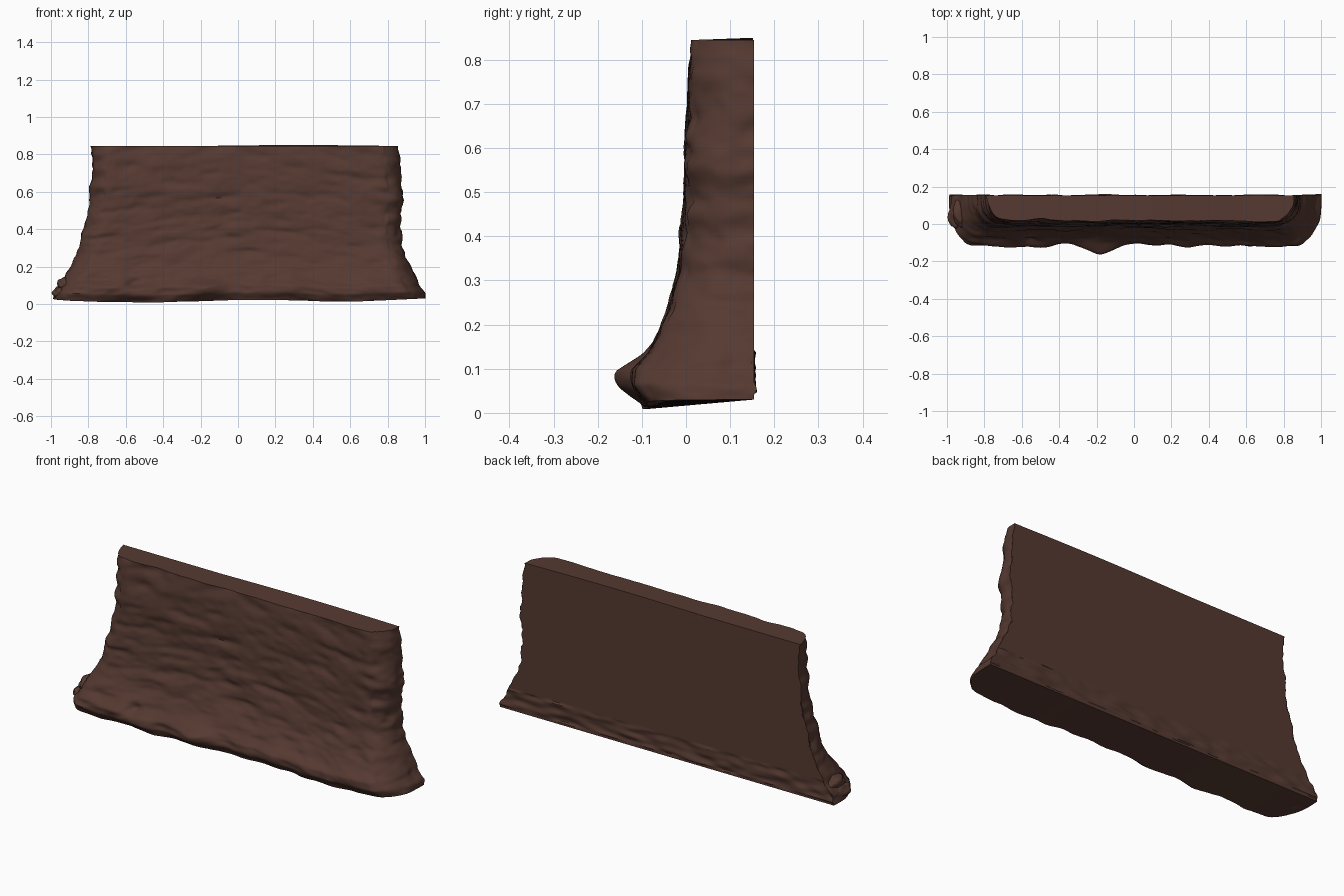
import bpy, bmesh, math
from mathutils import Vector, noise

if "Cube" in bpy.data.objects:
    bpy.data.objects.remove(bpy.data.objects["Cube"])

COLS, ROWS, BACK = 190, 84, 0.154

# height profiles: (z, left x, right x, front y)
PROFILE = [(0.00, -0.985, 0.995, -0.088), (0.04, -0.985, 0.985, -0.112),
           (0.08, -0.955, 0.965, -0.110), (0.12, -0.925, 0.945, -0.080),
           (0.20, -0.885, 0.910, -0.046), (0.30, -0.850, 0.878, -0.018),
           (0.42, -0.820, 0.866, -0.006), (0.52, -0.792, 0.876, 0.000),
           (0.62, -0.786, 0.876, 0.000), (0.74, -0.782, 0.862, 0.004),
           (0.85, -0.788, 0.857, 0.016)]

# lumps (+) and hollows (-) on the front: x, z, radius x, radius z, depth
LUMPS = [(-0.17, 0.07, 0.10, 0.05, 0.042), (-0.60, 0.08, 0.12, 0.06, 0.024),
         (-0.56, 0.10, 0.035, 0.03, -0.03), (0.70, 0.08, 0.11, 0.05, 0.018),
         (0.28, 0.06, 0.08, 0.04, 0.016), (0.50, 0.05, 0.06, 0.04, 0.014),
         (-0.38, 0.05, 0.06, 0.04, -0.012), (0.00, 0.25, 0.10, 0.03, -0.014),
         (0.02, 0.40, 0.12, 0.03, 0.008), (-0.60, 0.74, 0.07, 0.04, -0.012),
         (0.70, 0.66, 0.14, 0.04, -0.010), (-0.55, 0.20, 0.10, 0.05, -0.010)]


def profile(z):
    for a, b in zip(PROFILE, PROFILE[1:]):
        if z <= b[0]:
            k = max(0, (z - a[0]) / (b[0] - a[0]))
            return [a[i] + (b[i] - a[i]) * k for i in (1, 2, 3)]
    return list(PROFILE[-1][1:])


def rough(x, y, z):
    """Layered rock noise, stretched along the wall."""
    tilt = z + 0.12 * x * math.sin(2 * x)
    a = noise.noise(Vector((x * 3, y * 5, tilt * 9)))
    b = noise.noise(Vector((x * 7 + 9, y * 12, tilt * 22)))
    c = noise.noise(Vector((x * 20, y * 25 + 4, tilt * 45)))
    return 0.010 * a + 0.008 * b - 0.006 * abs(b) + 0.003 * c


def front_point(i, z):
    """Point i on the U-shaped outline: left side, corner, front, corner, right side."""
    xl, xr, yf = profile(z)
    depth = BACK - yf
    rx, ry = 0.12, depth * 0.78
    side, arc = 8, 22
    j = min(i, COLS - 1 - i)
    if j < side:
        dx, y, n = 0, BACK - (depth - ry) * j / side, (-1, 0)
    elif j < side + arc:
        a = (j - side) / arc * math.pi / 2
        dx, y = rx * (1 - math.cos(a)), yf + ry * (1 - math.sin(a))
        n = (-math.cos(a), -math.sin(a))
    else:
        dx, y, n = None, yf, (0, -1)
    if dx is None:
        k = (i - side - arc) / (COLS - 1 - 2 * (side + arc))
        x = xl + rx + (xr - xl - 2 * rx) * k
    elif i == j:
        x = xl + dx
    else:
        x, n = xr - dx, (-n[0], n[1])
    d = rough(x, y, z)
    if abs(n[0]) > 0.4:
        d += 0.010 * noise.noise(Vector((x * 2, y * 6, z * 20)))
    # scalloped foot
    foot = max(0, 1 - z / 0.16)
    d += foot * 0.022 * noise.noise(Vector((x * 7.5, 3.3, z * 4)))
    for lx, lz, ax, az, h in LUMPS:
        d += h * math.exp(-((x - lx) / ax) ** 2 - ((z - lz) / az) ** 2) * -n[1]
    return x + n[0] * d, y + n[1] * d


def height(x, y, t):
    """Underside tilts down to the front; the top rises a little at the right."""
    f = max(0, min(1, (BACK - y) / 0.25))
    low = 0.030 - f * (0.015 + 0.007 * math.cos(5 * x + 2.6)) * min(1, (1.02 - x) * 2)
    high = 0.845 + 0.005 * math.sin(max(0, x + 0.2) * 3) * (y > 0.03)
    return max(0.002, low) * (1 - t) + high * t


bm = bmesh.new()
front, back = [], []
for r in range(ROWS):
    t = r / (ROWS - 1)
    t = 0.55 * t + 0.45 * t * t          # finer rows at the foot
    f_row, b_row = [], []
    for i in range(COLS):
        x, y = front_point(i, 0.85 * t)
        f_row.append(bm.verts.new((x, y, height(x, y, t))))
    for i, v in enumerate(f_row):
        if i in (0, COLS - 1):
            b_row.append(v)
            continue
        # smooth cut back, broken up only along the bottom
        x, z = v.co.x, height(v.co.x, BACK, t)
        b = BACK - 0.002
        if 0.02 < t < 0.14:
            b += 0.012 * noise.noise(Vector((x * 9, 1.7, z * 30)))
        b_row.append(bm.verts.new((x, b, z)))
    front.append(f_row)
    back.append(b_row)


def quad(*vs):
    vs = list(dict.fromkeys(vs))
    if len(vs) > 2:
        return bm.faces.new(vs)


for i in range(COLS - 1):
    for r in range(ROWS - 1):
        quad(front[r][i], front[r][i + 1], front[r + 1][i + 1], front[r + 1][i])
        quad(back[r][i], back[r + 1][i], back[r + 1][i + 1], back[r][i + 1])
    # top cut and underside
    quad(front[-1][i], front[-1][i + 1], back[-1][i + 1], back[-1][i])
    quad(front[0][i], back[0][i], back[0][i + 1], front[0][i + 1])

bmesh.ops.recalc_face_normals(bm, faces=bm.faces)
mesh = bpy.data.meshes.new("rock_wall")
bm.to_mesh(mesh)
bm.free()
wall = bpy.data.objects.new("rock_wall", mesh)
bpy.context.collection.objects.link(wall)

# one dark brown rock colour
mat = bpy.data.materials.new("dark brown rock")
mat.diffuse_color = (0.092, 0.042, 0.031, 1)
mat.use_nodes = True
mat.node_tree.nodes["Principled BSDF"].inputs["Base Color"].default_value = mat.diffuse_color
mesh.materials.append(mat)


def pebble(name, loc, size, seed):
    """Rough stone stuck to the foot of the wall."""
    bpy.ops.mesh.primitive_ico_sphere_add(subdivisions=4, radius=1, location=loc)
    ob = bpy.context.object
    ob.name = name
    for v in ob.data.vertices:
        k = 1 + 0.25 * noise.noise(v.co * 1.6 + Vector((seed, 0, 0)))
        v.co = Vector(c * s * k for c, s in zip(v.co, size))
    ob.data.materials.append(mat)
    bpy.ops.object.shade_smooth()


# loose stones at the left end
pebble("left_end_stone", (-0.925, 0.06, 0.105), (0.045, 0.07, 0.035), 1)
pebble("left_foot_stone", (-0.945, 0.05, 0.06), (0.045, 0.08, 0.035), 5)

bpy.ops.object.select_all(action='DESELECT')
wall.select_set(True)
bpy.context.view_layer.objects.active = wall
bpy.ops.object.shade_smooth_by_angle(angle=math.radians(40))
